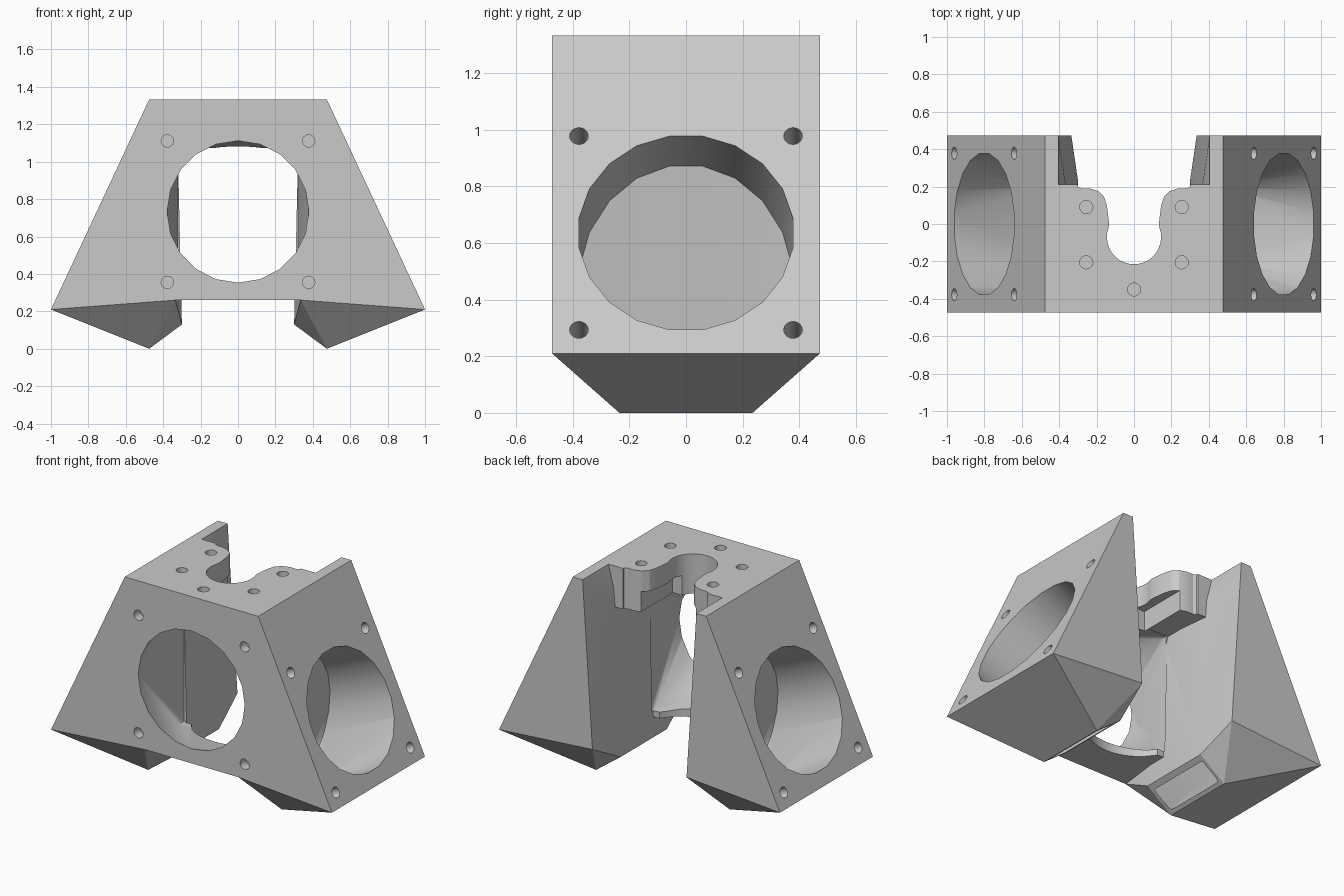
import bpy, bmesh, math
from mathutils import Vector as V

cube = bpy.data.objects.get("Cube")
if cube:
    bpy.data.objects.remove(cube)

grey = bpy.data.materials.new("light_grey_plastic")
grey.use_nodes = True
tone = (0.59, 0.59, 0.59, 1)
grey.diffuse_color = tone
grey.node_tree.nodes["Principled BSDF"].inputs["Base Color"].default_value = tone


def finish(bm, name):
    bmesh.ops.recalc_face_normals(bm, faces=bm.faces)
    me = bpy.data.meshes.new(name)
    bm.to_mesh(me)
    bm.free()
    me.materials.append(grey)
    ob = bpy.data.objects.new(name, me)
    bpy.context.scene.collection.objects.link(ob)
    return ob


def hull(name, points):
    bm = bmesh.new()
    verts = [bm.verts.new(p) for p in points]
    res = bmesh.ops.convex_hull(bm, input=verts)
    junk = {g for g in res["geom_interior"] + res["geom_unused"] if isinstance(g, bmesh.types.BMVert)}
    bmesh.ops.delete(bm, geom=list(junk), context="VERTS")
    bmesh.ops.dissolve_limit(bm, angle_limit=0.002, verts=bm.verts, edges=bm.edges)
    return finish(bm, name)


def box(name, x, y, z):
    return hull(name, [(a, b, c) for a in x for b in y for c in z])


def ring(centre, a, b, r, n, phase=0.0):
    steps = [2 * math.pi * (i + phase) / n for i in range(n)]
    return [centre + r * (math.cos(t) * a + math.sin(t) * b) for t in steps]


def round_hole(name, centre, axis, a, b, r, depth, n=16):
    # blind hole sunk against axis
    pts = ring(centre, a, b, r, n)
    return hull(name, [p + axis * 0.05 for p in pts] + [p - axis * depth for p in pts])


def prism(name, outline, z0, z1):
    bm = bmesh.new()
    face = bm.faces.new([bm.verts.new((x, y, z0)) for x, y in outline])
    res = bmesh.ops.extrude_face_region(bm, geom=[face])
    top = [g for g in res["geom"] if isinstance(g, bmesh.types.BMVert)]
    bmesh.ops.translate(bm, verts=top, vec=(0, 0, z1 - z0))
    return finish(bm, name)


def combine(body, tool, op):
    mod = body.modifiers.new("cut", "BOOLEAN")
    mod.operation, mod.solver, mod.object = op, "EXACT", tool
    bpy.context.view_layer.update()
    deps = bpy.context.evaluated_depsgraph_get()
    me = bpy.data.meshes.new_from_object(body.evaluated_get(deps))
    body.modifiers.clear()
    body.data = me
    bpy.data.objects.remove(tool)


X, Y, Z = V((1, 0, 0)), V((0, 1, 0)), V((0, 0, 1))
HALF, TOP, PITCH, SCREW = 0.473, 1.333, 0.378, 0.033

# front duct block and top plate
body = box("fan_duct_body", (-0.42, 0.42), (-HALF, -0.1), (0.26, TOP))
combine(body, box("top_plate", (-0.43, 0.43), (-HALF, 0.21), (1.07, TOP)), "UNION")

# side ducts: slanted fan face narrowing to a low outlet
section = [(0.405, TOP), (0.475, TOP), (1, 0.21), (0.335, 0.26)]
outlet = [(0.475, 0), (0.3, 0.13)]
bulge = [(0.32, 1.0), (0.32, 0.33)]
for s in (-1, 1):
    pts = [(s * x, y, z) for x, z in section for y in (-HALF, HALF)]
    pts += [(s * x, y, z) for x, z in outlet for y in (-0.235, 0.235)]
    pts += [(s * x, -0.1, z) for x, z in bulge]
    combine(body, hull("side_duct", pts), "UNION")

# side bores lofted down to the outlets, and their screw holes
for s in (-1, 1):
    up = V((-0.424 * s, 0, 0.905))
    out = V((0.905 * s, 0, 0.424))
    centre = V((0.8 * s, 0, 0.635))
    bore = [(s * x, y, z) for x, z in [(0.33, 0.1), (0.445, 0.012)] for y in (-0.205, 0.205)]
    for p in ring(centre, Y, up, 0.382, 20, 0.5):
        # each bore edge stops at the inner wall or the outlet plane
        wall = (abs(p.x) - 0.375 - 0.0654 * (p.z - 0.26)) / 0.877
        mouth = (0.596 * abs(p.x) + 0.803 * p.z - 0.29) / 0.88
        bore += [p + out * 0.003, p - out * min(wall, mouth)]
    combine(body, hull("side_bore", bore), "DIFFERENCE")
    for i in (-1, 1):
        for j in (-1, 1):
            at = centre + Y * PITCH * i + up * PITCH * j
            combine(body, round_hole("screw_hole", at, out, Y, up, SCREW, 0.17), "DIFFERENCE")

# front bore lofted from a circle to a rectangle, and its screw holes
front = V((0, -HALF, 0.733))
loft = [p - Y * 0.002 for p in ring(front, X, Z, 0.379, 20)]
loft += [(x, y, z) for x in (-0.321, 0.321) for y in (-0.15, -0.09) for z in (0.3, 1.067)]
combine(body, hull("front_bore", loft), "DIFFERENCE")
for i in (-1, 1):
    for j in (-1, 1):
        at = front + (X * i + Z * j) * PITCH
        combine(body, round_hole("screw_hole", at, -Y, X, Z, SCREW, 0.06), "DIFFERENCE")

# rounded clearance through the floor of the front duct
clear = V((0, 0.05, 0.45))
combine(body, round_hole("floor_clearance", clear, Z, X, Y, 0.3, 0.25, 32), "DIFFERENCE")

# keyhole notch in the top plate, with a wider slot beneath
side = [(0.31, 0.3), (0.3, 0.2), (0.28, 0.19), (0.235, 0.19), (0.19, 0.175), (0.16, 0.145),
        (0.145, 0.1), (0.133, 0.0)]
arc = [(0.145 * math.cos(t), -0.07 + 0.145 * math.sin(t))
       for t in (math.radians(20 - 220 * k / 20) for k in range(21))]
outline = side + arc + [(-x, y) for x, y in reversed(side)]
combine(body, prism("notch", outline, 1.0, 1.4), "DIFFERENCE")
combine(body, box("lower_slot", (-0.195, 0.195), (-0.14, 0.3), (1.0, 1.2)), "DIFFERENCE")

# mounting holes in the top plate
for x, y in [(-0.255, 0.09), (0.255, 0.09), (-0.255, -0.205), (0.255, -0.205), (0, -0.35)]:
    at = V((x, y, TOP))
    combine(body, round_hole("mount_hole", at, Z, X, Y, 0.035, 0.1), "DIFFERENCE")

# smooth bores, sharp outer edges
bpy.ops.object.select_all(action="DESELECT")
body.select_set(True)
bpy.context.view_layer.objects.active = body
bpy.ops.object.shade_smooth_by_angle(angle=math.radians(25))
